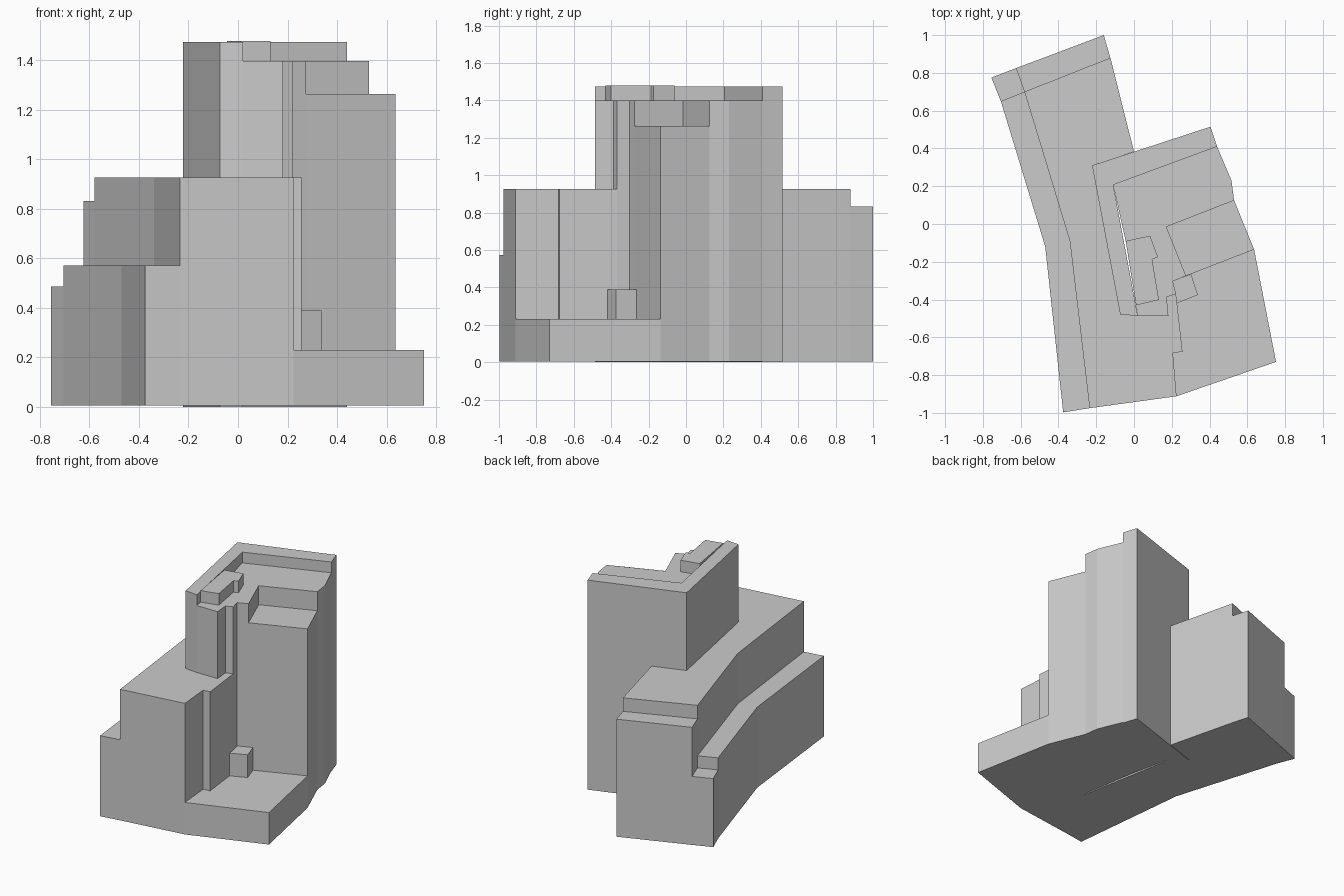
import bpy, bmesh

if "Cube" in bpy.data.objects:
    bpy.data.objects.remove(bpy.data.objects["Cube"])

# Shared plan corners
A, B, C, D = (-0.755, 0.775), (-0.625, 0.825), (-0.58, 0.70), (-0.705, 0.65)
BACK, BACK_IN = (-0.16, 1.0), (-0.125, 0.88)
BEND_OUT, BEND_IN = (-0.47, -0.12), (-0.34, -0.09)
FRONT_L, FRONT_M, FRONT_R = (-0.375, -0.997), (-0.235, -0.975), (0.225, -0.912)
T_BACK_L, T_BACK_R, JOIN = (-0.222, 0.31), (0.405, 0.515), (0.0, 0.383)
P_IN, P_END = (-0.11, 0.207), (0.44, 0.41)
T_FRONT_L, T_FRONT_M, T_FRONT_R = (-0.073, -0.478), (0.02, -0.487), (0.182, -0.487)
N1, N2, N3 = (0.173, -0.387), (0.222, -0.37), (0.206, -0.303)
TER_A, TER_B, TER_C, TER_D = (0.172, -0.015), (0.53, 0.125), (0.636, -0.135), (0.275, -0.275)
S1, S2, S3 = (0.228, -0.42), (0.257, -0.677), (0.206, -0.682)


def prism(name, outline, top, bottom=0.005):
    """Extrude a plan outline into a closed flat-faced block."""
    bm = bmesh.new()
    face = bm.faces.new([bm.verts.new((x, y, bottom)) for x, y in outline])
    ext = bmesh.ops.extrude_face_region(bm, geom=[face])
    for v in ext["geom"]:
        if isinstance(v, bmesh.types.BMVert):
            v.co.z = top
    bmesh.ops.recalc_face_normals(bm, faces=bm.faces)
    mesh = bpy.data.meshes.new(name)
    bm.to_mesh(mesh)
    bm.free()
    obj = bpy.data.objects.new(name, mesh)
    bpy.context.collection.objects.link(obj)
    return obj


# Stepped long wing
prism("wing_side_step", [D, BEND_OUT, FRONT_L, FRONT_M, BEND_IN, C], 0.572)
prism("wing_corner_step", [A, D, C, B], 0.487)
prism("wing_back_step", [B, C, BACK_IN, BACK], 0.832)
prism("wing_body", [C, BEND_IN, FRONT_M, FRONT_R, S3, S2, S1, N2, N1, T_FRONT_R,
                    T_FRONT_M, T_FRONT_L, T_BACK_L, JOIN, BACK_IN], 0.927)

# Tower: parapet, roof slab block, lower terrace
prism("tower_parapet", [T_BACK_L, T_FRONT_L, T_FRONT_M, P_IN, P_END, T_BACK_R], 1.474, 0.0)
prism("tower_roof_block", [P_IN, (-0.044, -0.09), (0.011, -0.43), T_FRONT_M, T_FRONT_R,
                           N1, N2, N3, TER_D, TER_A, TER_B, (0.516, 0.23), P_END], 1.398)
prism("tower_terrace", [TER_A, TER_D, TER_C, TER_B], 1.264)

# Rooftop plant room
prism("rooftop_room", [(-0.044, -0.09), (0.011, -0.43), (0.132, -0.402), (0.096, -0.187),
                       (0.127, -0.175), (0.085, -0.062)], 1.479, 1.39)

# Low podium and the small box standing on it
prism("podium", [FRONT_R, (0.752, -0.73), TER_C, TER_D, N3, N2, S1, S2, S3], 0.23)
prism("podium_box", [N3, S1, (0.338, -0.375), (0.302, -0.265)], 0.39, 0.22)
